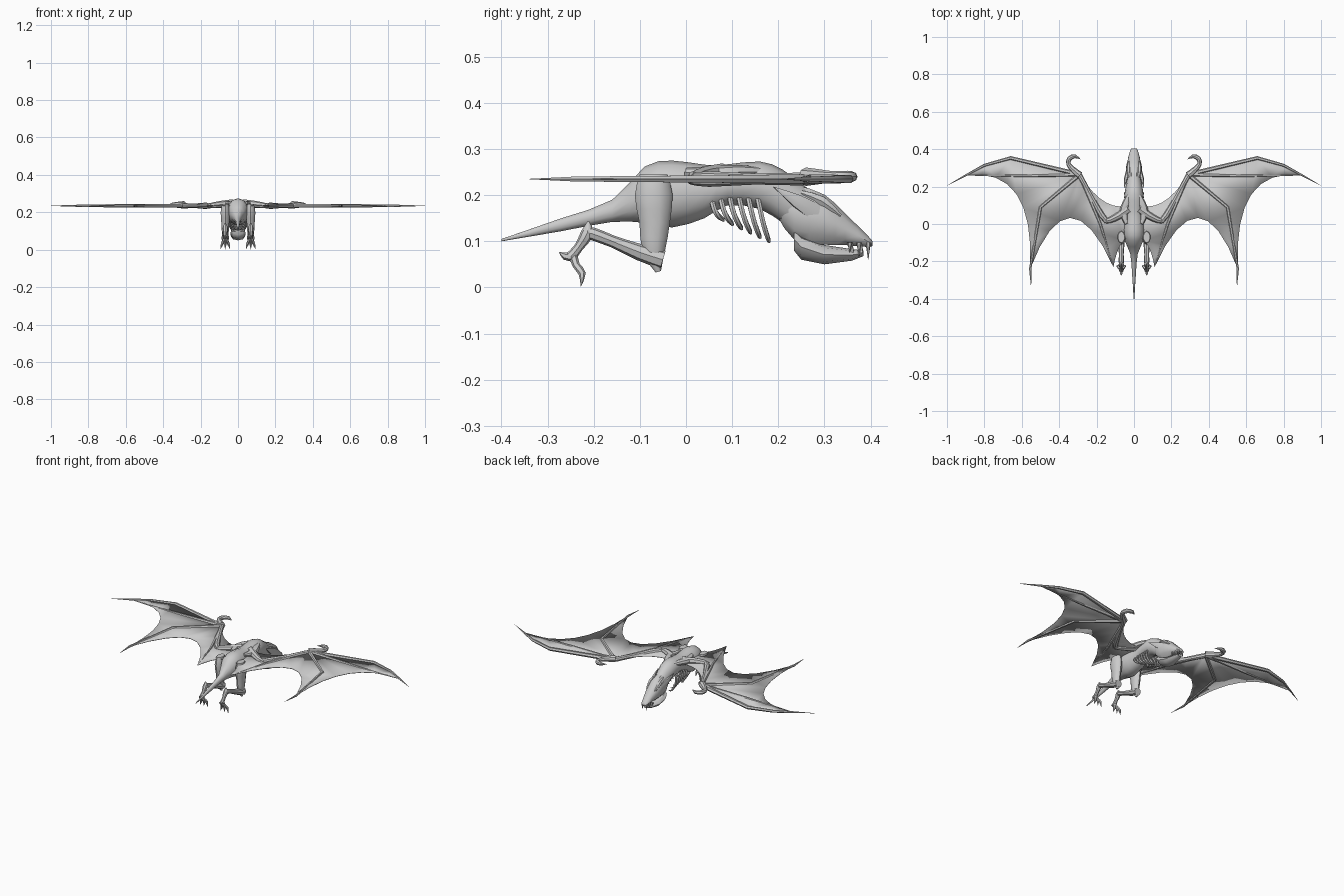
import bpy, bmesh, math
from mathutils import Vector

cube = bpy.data.objects.get("Cube")
if cube:
    bpy.data.objects.remove(cube)

GREY = (0.6, 0.6, 0.6, 1)
grey = bpy.data.materials.new("stone_grey")
grey.use_nodes = True
grey.diffuse_color = GREY
grey.node_tree.nodes["Principled BSDF"].inputs["Base Color"].default_value = GREY

X, Y, Z = Vector((1, 0, 0)), Vector((0, 1, 0)), Vector((0, 0, 1))
WING_Z = .235
LEG_X = .068


def finish(name, bm, mirror=False):
    """Turn a bmesh into a shaded, coloured object, mirrored over x if paired."""
    bmesh.ops.recalc_face_normals(bm, faces=bm.faces)
    mesh = bpy.data.meshes.new(name)
    bm.to_mesh(mesh)
    bm.free()
    mesh.materials.append(grey)
    part = bpy.data.objects.new(name, mesh)
    bpy.context.collection.objects.link(part)
    bpy.ops.object.select_all(action='DESELECT')
    part.select_set(True)
    bpy.context.view_layer.objects.active = part
    bpy.ops.object.shade_smooth_by_angle(angle=math.radians(40))
    if mirror:
        part.modifiers.new("both_sides", 'MIRROR')
    return part


def smooth_path(stations, steps):
    """Catmull-Rom curve through stations of position and radii together."""
    padded = [stations[0], *stations, stations[-1]]
    path = []
    for before, start, end, after in zip(padded, padded[1:], padded[2:], padded[3:]):
        for step in range(steps):
            t = step / steps
            leave, arrive = (end - before) / 2, (after - start) / 2
            bend = (end - start) * 3 - leave * 2 - arrive
            twist = (start - end) * 2 + leave + arrive
            path.append(start + leave * t + bend * t ** 2 + twist * t ** 3)
    return path + [stations[-1]]


def tube(bm, stations, ref=Z, axis=None, sides=8, steps=2):
    """Loft elliptical rings; a station is x, y, z, radius across, radius along ref."""
    full = [Vector(s if len(s) == 5 else (*s, s[-1])) for s in stations]
    path = smooth_path(full, steps)
    centres = [Vector(s[:3]) for s in path]
    rings = []
    for i, centre in enumerate(centres):
        ahead, behind = centres[min(i + 1, len(path) - 1)], centres[max(i - 1, 0)]
        tangent = axis or (ahead - behind).normalized()
        across = tangent.cross(ref).normalized()
        along = across.cross(tangent)
        wide, tall = (max(r, .0005) for r in path[i][3:])
        ring = []
        for k in range(sides):
            angle = math.tau * k / sides
            offset = across * wide * math.cos(angle) + along * tall * math.sin(angle)
            ring.append(bm.verts.new(centre + offset))
        rings.append(ring)
    for ring, following in zip(rings, rings[1:]):
        for k in range(sides):
            n = (k + 1) % sides
            bm.faces.new((ring[k], ring[n], following[n], following[k]))
    bm.faces.new(rings[0])
    bm.faces.new(rings[-1])


def body_part(name, profile, sides, steps):
    """Profile rows are y, underside, top, half width."""
    bm = bmesh.new()
    tube(bm, [(0, y, (low + top) / 2, wide, (top - low) / 2) for y, low, top, wide in profile],
         axis=Y, sides=sides, steps=steps)
    return finish(name, bm)


def leg_part(bm, profile, x=LEG_X, sides=8):
    """Profile rows are y, z, radius front to back, radius sideways."""
    tube(bm, [(x, *row) for row in profile], ref=X, sides=sides)


def scallop(start, pull, end, count=8):
    """Points of a bowed membrane edge, leaving out its end."""
    for i in range(count):
        t = i / count
        yield tuple(a * (1 - t) ** 2 + 2 * p * t * (1 - t) + b * t * t
                    for a, p, b in zip(start, pull, end))


# Body from tail tip to neck
body_part("body", [
    (-.4, .1, .105, .002), (-.27, .122, .15, .01), (-.16, .142, .19, .02),
    (-.09, .14, .262, .05), (-.03, .13, .275, .06), (.04, .15, .266, .052),
    (.09, .178, .267, .05), (.16, .17, .273, .05), (.21, .14, .255, .043),
    (.27, .11, .21, .034)], sides=12, steps=2)

# Head and lower jaw
body_part("skull", [
    (.2, .15, .215, .026), (.235, .1, .225, .042), (.3, .09, .204, .043),
    (.345, .09, .162, .033), (.395, .087, .112, .02), (.404, .09, .1, .012)],
    sides=10, steps=2)
body_part("lower_jaw", [
    (.234, .08, .13, .036), (.25, .06, .115, .041), (.3, .05, .092, .038),
    (.36, .058, .083, .025), (.385, .068, .08, .014)], sides=8, steps=1)

# Fangs, upper then lower
bm = bmesh.new()
for i in range(3):
    x, y = .014 + .006 * i, .395 - .02 * i
    tube(bm, [(x, y, .097, .006), (x, y, .06 + .008 * i, 0)], ref=X, sides=6)
for y in (.36, .38):
    tube(bm, [(.016, y, .075, .005), (.016, y, .1, 0)], ref=X, sides=6)
finish("fangs", bm, mirror=True)

# Swept-back horns
bm = bmesh.new()
tube(bm, [(.032, .285, .16, .01, .022), (.044, .24, .188, .01, .016), (.054, .19, .218, 0)],
     sides=6)
finish("horns", bm, mirror=True)

# Brow ridges
bm = bmesh.new()
tube(bm, [(.024, .25, .205, .006), (.03, .295, .187, .012), (.027, .335, .155, .004)], sides=6)
finish("brows", bm, mirror=True)

# Open rib cage, deeper towards the chest
bm = bmesh.new()
RIBS = 6
for i in range(RIBS):
    forward = i / (RIBS - 1)
    y, low = .055 + .1 * forward, .14 - .045 * forward
    tube(bm, [(.03, y, .195, .006), (.047, y + .005, .172, .006),
              (.045, y + .014, (.172 + low) / 2, .006), (.03, y + .024, low + .008, .005),
              (.012, y + .026, low + .004, .002)], ref=Y, sides=6)
finish("ribs", bm, mirror=True)

# Shoulder blades
bm = bmesh.new()
tube(bm, [(.02, .17, .25, .01), (.043, .11, .25, .02, .016),
          (.055, .06, .245, .022, .018), (.04, 0, .25, .01)])
finish("shoulder_blades", bm, mirror=True)

# Hind legs
bm = bmesh.new()
leg_part(bm, [(-.07, .245, .03, .018), (-.07, .2, .041, .026), (-.068, .14, .033, .022),
              (-.07, .08, .025, .018), (-.06, .034, .006, .006)], sides=10)
finish("thighs", bm, mirror=True)
bm = bmesh.new()
leg_part(bm, [(-.05, .06, .021), (-.1, .076, .018), (-.16, .1, .013),
              (-.205, .117, .014), (-.222, .118, .006)])
leg_part(bm, [(-.212, .143, .002), (-.214, .118, .014), (-.232, .088, .01),
              (-.25, .066, .012)])
finish("shins", bm, mirror=True)

# Feet with three front toes and a back spur
bm = bmesh.new()
for spread in (-.026, 0, .026):
    foot = [(-.245, .07, .01), (-.238, .048, .008), (-.225, .03, .008), (-.228, .002, 0)]
    tube(bm, [(LEG_X + spread * i / 3, *row) for i, row in enumerate(foot)], ref=X, sides=6)
leg_part(bm, [(-.245, .066, .01), (-.263, .068, .008), (-.275, .077, 0)], sides=6)
finish("feet", bm, mirror=True)

# Landmarks shared by the wing membrane and its bones
wrist, knuckle, bend = (.29, .265), (.66, .353), (.8, .314)
long_tip, middle_tip, inner_tip = (.9, .26), (.555, -.24), (.11, -.23)
front_root, back_root = (0, .11), (0, -.07)

# Wing membrane, scalloped between the finger tips
outline = [*scallop(front_root, (.15, .04), wrist), wrist, knuckle, bend,
           *scallop(long_tip, (.53, .31), middle_tip),
           *scallop(middle_tip, (.35, .3), inner_tip),
           *scallop(inner_tip, (.08, -.06), back_root), back_root]
bm = bmesh.new()
sheet = bm.faces.new([bm.verts.new((x, y, WING_Z)) for x, y in outline])
bmesh.ops.triangulate(bm, faces=[sheet])
wing = finish("wing_membranes", bm, mirror=True)
plate = wing.modifiers.new("thin", 'SOLIDIFY')
plate.thickness = .003
plate.offset = 0

# Wing arms
bm = bmesh.new()
tube(bm, [(.03, .08, .245, .024), (.08, .045, .243, .02), (.13, .02, .238, .016),
          (.16, .015, WING_Z, .01)])
tube(bm, [(.14, .01, WING_Z, .012), (.175, .05, WING_Z, .017), (.23, .15, WING_Z, .012),
          (.285, .25, WING_Z, .014), (.3, .275, WING_Z, .008)])
finish("wing_arms", bm, mirror=True)

# Wing fingers, thickest at the wrist and at each joint
fingers = [
    [wrist, knuckle, bend, long_tip, (1, .205)],
    [wrist, (.59, .258), long_tip],
    [wrist, (.5, .09), middle_tip, (.55, -.34)],
    [wrist, (.18, 0), inner_tip]]
bm = bmesh.new()
for finger in fingers:
    last = len(finger) - 1
    tube(bm, [(x, y, WING_Z, .012 * (1 - i / last) ** .6) for i, (x, y) in enumerate(finger)],
         sides=6, steps=1)
finish("wing_fingers", bm, mirror=True)

# Hooked thumb claws
bm = bmesh.new()
tube(bm, [(.29, .26, .24, .02), (.325, .29, .24, .016), (.35, .32, .24, .012),
          (.345, .35, .24, .013), (.315, .362, .24, .01), (.285, .345, .24, 0)])
finish("thumb_claws", bm, mirror=True)
